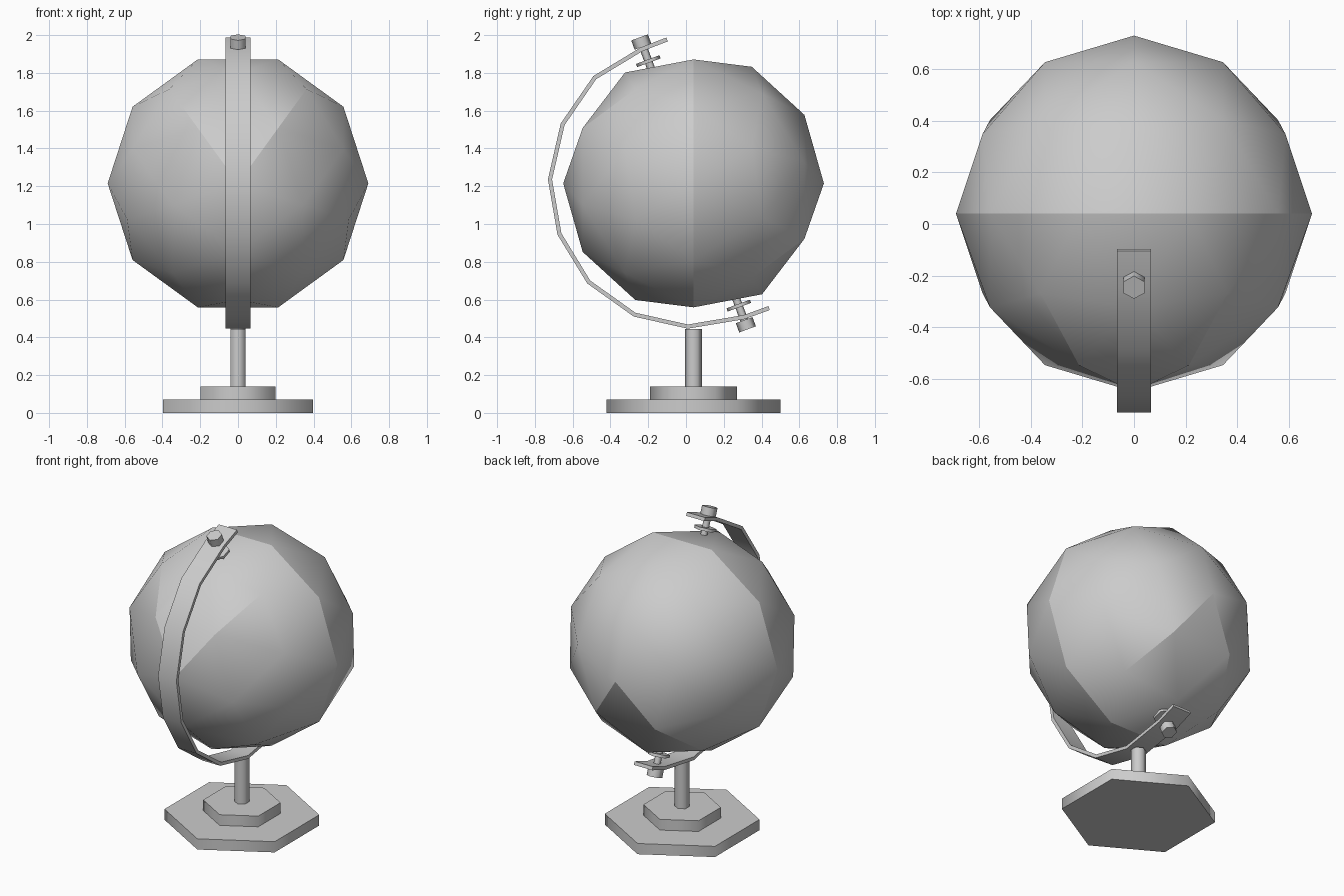
import bpy, bmesh
from math import radians, sin, cos, pi
from mathutils import Matrix, Vector

if "Cube" in bpy.data.objects:
    bpy.data.objects.remove(bpy.data.objects["Cube"])

CENTRE = Vector((0, 0.04, 1.215))
R = 0.69


def add_object(name, bm):
    mesh = bpy.data.meshes.new(name)
    bm.to_mesh(mesh)
    bm.free()
    obj = bpy.data.objects.new(name, mesh)
    bpy.context.collection.objects.link(obj)
    return obj


def smooth(obj, angle):
    bpy.ops.object.select_all(action='DESELECT')
    obj.select_set(True)
    bpy.context.view_layer.objects.active = obj
    bpy.ops.object.shade_smooth_by_angle(angle=radians(angle))


def hex_prism(name, radius, lo, hi, matrix):
    """Six-sided prism from lo to hi along local z, corners on local y."""
    bm = bmesh.new()
    bmesh.ops.create_cone(bm, cap_ends=True, segments=6, radius1=radius,
                          radius2=radius, depth=hi - lo)
    a = max(bm.verts, key=lambda v: v.co.y).co
    if abs(a.x) > 1e-4 * radius:
        bm.transform(Matrix.Rotation(pi / 6, 4, 'Z'))
    bm.transform(matrix @ Matrix.Translation((0, 0, (lo + hi) / 2)))
    smooth(add_object(name, bm), 65)


# stepped base and post
stand = Matrix.Translation((0, CENTRE.y, 0))
hex_prism("base_plate", 0.46, 0, 0.07, stand)
hex_prism("base_step", 0.23, 0.07, 0.14, stand)
hex_prism("post", 0.045, 0.14, 0.445, stand)

# globe: icosphere with its pole turned to y
bm = bmesh.new()
bmesh.ops.create_icosphere(bm, subdivisions=2, radius=R)
bm.transform(Matrix(((0, 1, 0, 0), (0, 0, 1, 0), (1, 0, 0, 0), (0, 0, 0, 1))))
for f in bm.faces:
    f.smooth = True
# creases: equator and a V at each pole
wedges = [Vector((s * sin(pi / 5), 0, cos(pi / 5))) for s in (-1, 1)]
for e in bm.edges:
    a, b = (v.co for v in e.verts)
    equator = abs(a.y) < 0.01 and abs(b.y) < 0.01
    mid = (a + b) / 2
    flat = Vector((mid.x, 0, mid.z))
    side = -1 if mid.y < 0 else 1
    pole = max(abs(a.y), abs(b.y)) > 0.5 * R and flat.length > 0.01 and any(
        (flat.normalized() + side * w).length < 0.02 for w in wedges)
    if equator or pole:
        e.smooth = False
bm.transform(Matrix.Translation(CENTRE))
add_object("globe", bm)

# curved strap holding the globe
path = [(-0.10, 1.977), (-0.235, 1.925), (-0.483, 1.775), (-0.653, 1.528),
        (-0.72, 1.236), (-0.67, 0.947), (-0.515, 0.693), (-0.272, 0.52),
        (0.01, 0.457), (0.307, 0.507), (0.44, 0.555)]
pts = [Vector(p) for p in path]
HALF_W, HALF_T = 0.066, 0.011
bm = bmesh.new()
rings = []
for i, p in enumerate(pts):
    t = (pts[min(i + 1, len(pts) - 1)] - pts[max(i - 1, 0)]).normalized()
    n = Vector((-t.y, t.x)) * HALF_T
    rings.append([bm.verts.new((x * HALF_W, p.x + s * n.x, p.y + s * n.y))
                  for x, s in ((-1, -1), (1, -1), (1, 1), (-1, 1))])
for r0, r1 in zip(rings, rings[1:]):
    for k in range(4):
        j = (k + 1) % 4
        bm.faces.new((r0[k], r0[j], r1[j], r1[k]))
bm.faces.new(rings[0])
bm.faces.new(rings[-1])
bmesh.ops.recalc_face_normals(bm, faces=bm.faces)
smooth(add_object("strap", bm), 35)

# pivot bolts at both ends of the tilted axis
for label, turn in (("top", 0), ("bottom", 180)):
    axis = Matrix.Translation(CENTRE) @ Matrix.Rotation(radians(20.3 + turn), 4, 'X')
    hex_prism(label + "_bolt_head", 0.047, 0.772, 0.824, axis)
    hex_prism(label + "_bolt_shaft", 0.021, 0.625, 0.78, axis)
    hex_prism(label + "_washer", 0.066, 0.681, 0.699, axis)
